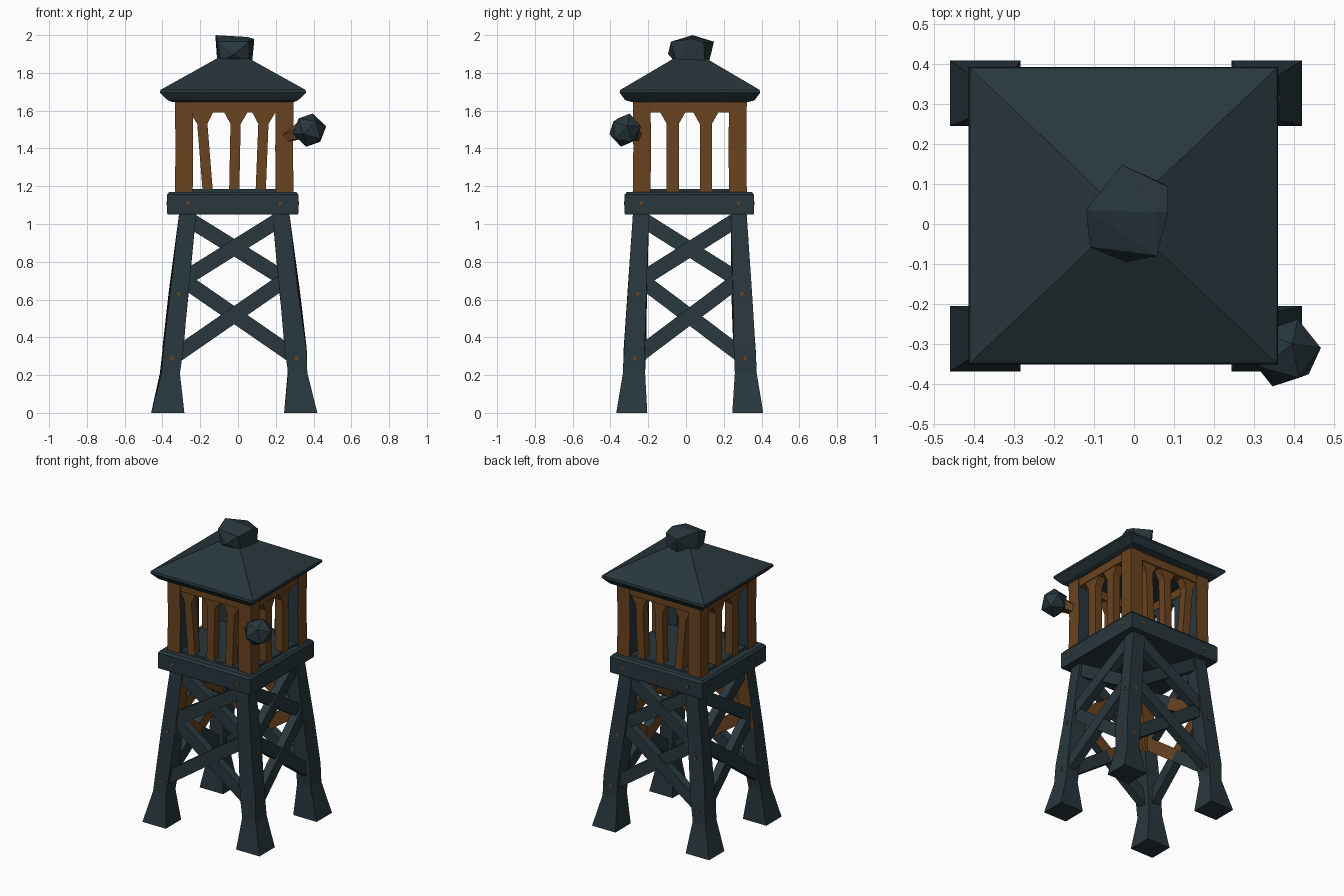
import bpy, bmesh, math, random
from mathutils import Vector, Matrix

if "Cube" in bpy.data.objects:
    bpy.data.objects.remove(bpy.data.objects["Cube"])

random.seed(4)
CX, CY = -0.02, 0.02  # tower axis


def material(name, rgb):
    m = bpy.data.materials.new(name)
    m.diffuse_color = (*rgb, 1)
    m.use_nodes = True
    m.node_tree.nodes["Principled BSDF"].inputs["Base Color"].default_value = m.diffuse_color
    return m


SLATE = material("slate", (0.021, 0.038, 0.046))
BROWN = material("brown_wood", (0.145, 0.056, 0.014))


def finish(name, bm, mats, rule=None):
    bmesh.ops.recalc_face_normals(bm, faces=bm.faces)
    bm.normal_update()
    if rule:
        for f in bm.faces:
            f.material_index = 1 if rule(f) else 0
    me = bpy.data.meshes.new(name)
    bm.to_mesh(me)
    bm.free()
    for m in mats:
        me.materials.append(m)
    ob = bpy.data.objects.new(name, me)
    bpy.context.collection.objects.link(ob)
    return ob


def skin(bm, loops):
    """Bridge rings of equal length and cap both ends."""
    n = len(loops[0])
    for lo, hi in zip(loops, loops[1:]):
        for i in range(n):
            k = (i + 1) % n
            bm.faces.new((lo[i], lo[k], hi[k], hi[i]))
    bm.faces.new(loops[0])
    bm.faces.new(loops[-1])


def loft(name, rings, mats, jitter=0, rule=None):
    """Stack of rectangles: each ring is (cx, cy, z, half_x, half_y)."""
    bm = bmesh.new()
    loops = []
    for x, y, z, hx, hy in rings:
        j = jitter if 0 < z < 1 else 0
        loops.append([bm.verts.new((x + a * hx + random.uniform(-j, j),
                                    y + b * hy + random.uniform(-j, j), z))
                      for a, b in ((-1, -1), (1, -1), (1, 1), (-1, 1))])
    skin(bm, loops)
    return finish(name, bm, mats, rule)


def brace(a, b, width, depth, out):
    """Rectangular bar from a to b; the middle of its inward face is bare brown wood."""
    a, b, out = Vector(a), Vector(b), Vector(out)
    d = (b - a).normalized()
    s = d.cross(out).normalized()
    n = s.cross(d).normalized()
    bm = bmesh.new()
    skin(bm, [[bm.verts.new(a.lerp(b, t) + s * u * width / 2 + n * v * depth / 2)
               for u, v in ((-1, -1), (1, -1), (1, 1), (-1, 1))] for t in (0, .5, 1)])
    finish("cross_brace", bm, [SLATE, BROWN],
           lambda f: f.normal.dot(out) < -.8 and .45 < f.calc_center_median().z < .9)


# leg centre line: height -> offset from the axis and half widths
LEG = [(0, .352, .307, .088, .082), (.21, .338, .296, .05, .054), (.34, .325, .29, .053, .056),
       (.63, .295, .275, .05, .05), (1.07, .245, .258, .045, .042)]


def leg_at(z):
    for p, q in zip(LEG, LEG[1:]):
        if z <= q[0]:
            t = (z - p[0]) / (q[0] - p[0])
            return [p[i] + (q[i] - p[i]) * t for i in range(1, 5)]
    return LEG[-1][1:]


# four splayed legs with flared feet; one shows brown on its upper inward faces
for sx in (-1, 1):
    for sy in (-1, 1):
        def bare(f, sx=sx, sy=sy):
            inward = f.normal.x * sx < -.7 or f.normal.y * sy < -.7
            return sx < 0 and sy < 0 and inward and f.calc_center_median().z > .7
        loft("leg", [(CX + sx * x, CY + sy * y, z, hx, hy) for z, x, y, hx, hy in LEG],
             [SLATE, BROWN], 0.006, bare)

# crossed braces on each side
for axis in (0, 1):
    for side in (-1, 1):
        for top, bottom in ((1.03, .695), (.715, .29)):
            for flip in (-1, 1):
                ends = []
                for z, s in ((top, flip), (bottom, -flip)):
                    x, y = leg_at(z)[:2]
                    push = 0.005 + 0.004 * flip
                    if axis:
                        ends.append((CX + side * (x + push), CY + s * y, z))
                    else:
                        ends.append((CX + s * x, CY + side * (y + push), z))
                out = (side, 0, 0) if axis else (0, side, 0)
                brace(*ends, .08, .055, out)

# nail heads on legs and platform
for sx in (-1, 1):
    for sy in (-1, 1):
        for z in (.29, .63, 1.11):
            x, y, hx, hy = leg_at(z)
            fx, fy = (.3465, .3415) if z > 1 else (x + hx, y + hy)
            fcx, fcy = (-.0275, .0175) if z > 1 else (CX, CY)
            loft("nail", [(CX + sx * x, fcy + sy * fy, z + d, .009, .004) for d in (-.009, .009)], [BROWN])
            loft("nail", [(fcx + sx * fx, CY + sy * y, z + d, .004, .009) for d in (-.009, .009)], [BROWN])

# platform and floor
loft("platform", [(-.0275, .0175, z, .3475 - i, .3425 - i)
                  for z, i in ((1.05, .002), (1.06, 0), (1.155, 0), (1.17, .012))], [SLATE])
loft("floor_sill", [(CX, CY, z, .3, .29) for z in (1.16, 1.185)], [SLATE])

# cabin corner posts, slate on the inward faces
for sx in (-1, 1):
    for sy in (-1, 1):
        loft("corner_post", [(CX + sx * (.267 - t), CY + sy * (.255 - t), z, .047, .047)
                             for z, t in ((1.165, 0), (1.4, .003), (1.655, 0))], [BROWN, SLATE], 0,
             lambda f, sx=sx, sy=sy: f.normal.x * sx < -.7 or f.normal.y * sy < -.7)


# cabin slim posts, flared at the top into small arches, slate on the inward face
def slim_post(axis, side, pos, w, lean):
    prof = [(-w, 1.17), (w, 1.17), (w, 1.53), (w + .045, 1.61), (-w - .045, 1.61), (-w, 1.53)]
    bm = bmesh.new()
    rings = []
    for d in (.235, .29):
        ring = []
        for u, z in prof:
            u += pos + lean * (z - 1.17)
            p = (CX + side * (d + .012), CY + u, z) if axis else (CX + u, CY + side * d, z)
            ring.append(bm.verts.new(p))
        rings.append(ring)
    skin(bm, rings)
    out = Vector((side, 0, 0) if axis else (0, side, 0))
    finish("slim_post", bm, [BROWN, SLATE], lambda f: f.normal.dot(out) < -.8)


for side in (-1, 1):
    for pos, lean in ((-.14, -.08), (0, .02), (.14, .04)):
        slim_post(0, side, pos, .027, lean)
    for pos in (-.09, .085):
        slim_post(1, side, pos, .032, 0)
    # top beams under the roof
    loft("top_beam", [(CX, CY + side * .265, z, .3, .032) for z in (1.59, 1.655)], [BROWN])
    loft("top_beam", [(CX + side * .275, CY, z, .032, .28) for z in (1.59, 1.655)], [BROWN])

# pyramid roof with flared eaves
loft("roof", [(-.0265, .021, z, hx, hy) for z, hx, hy in
              ((1.645, .32, .305), (1.655, .345, .342), (1.695, .387, .372),
               (1.71, .384, .369), (1.868, .1, .1), (1.91, .02, .02))], [SLATE])

# faceted roof knob
bm = bmesh.new()
for p in ((-.12, .035, 2.0), (-.03, .148, 1.965), (.085, .093, 1.96), (.05, .03, 1.99),
          (.085, .03, 1.98), (.057, -.08, 1.965), (-.11, -.058, 1.965), (-.02, -.095, 1.9),
          (-.11, .03, 1.86), (.075, .1, 1.86), (-.02, .12, 1.85), (.06, -.05, 1.85),
          (-.09, -.06, 1.86)):
    bm.verts.new(p)
bmesh.ops.convex_hull(bm, input=bm.verts)
finish("roof_knob", bm, [SLATE])

# lantern and its tapered arm on the front right corner
bm = bmesh.new()
bmesh.ops.create_icosphere(bm, subdivisions=1, radius=.094, matrix=Matrix.Translation((.378, -.322, 1.497))
                           @ Matrix.Rotation(.5, 4, 'Z') @ Matrix.Rotation(1.0, 4, 'X')
                           @ Matrix.Diagonal((1, 1, .9, 1)))
finish("lantern", bm, [SLATE])
a, b = Vector((.23, -.24, 1.45)), Vector((.35, -.31, 1.5))
bm = bmesh.new()
bmesh.ops.create_cone(bm, cap_ends=True, segments=5, radius1=.03, radius2=.05, depth=(b - a).length,
                      matrix=Matrix.Translation((a + b) / 2) @ (b - a).to_track_quat('Z', 'Y').to_matrix().to_4x4())
finish("lantern_arm", bm, [BROWN])
